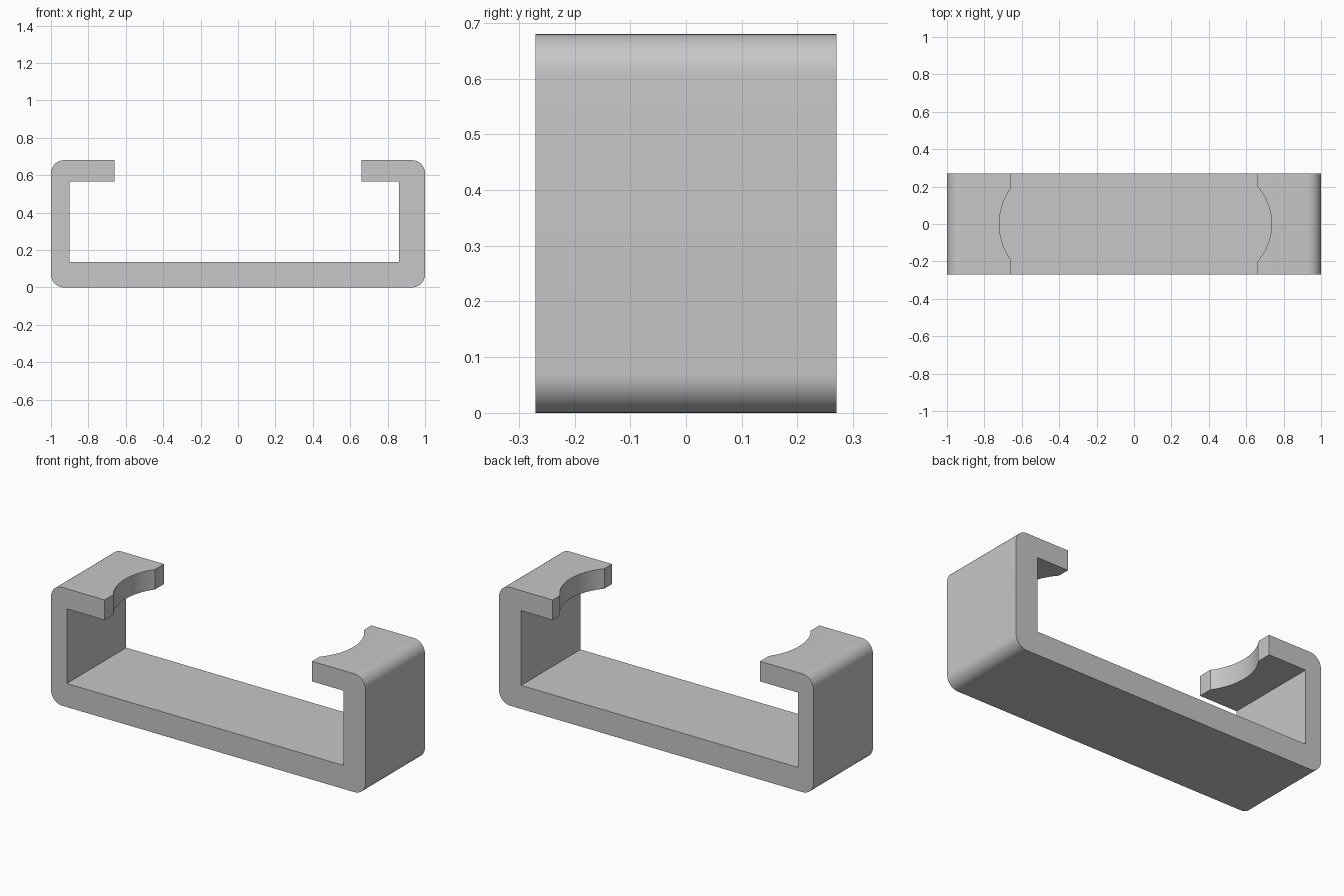
import bpy
import bmesh
from math import cos, sin, pi, radians, hypot

cube = bpy.data.objects.get("Cube")
if cube:
    bpy.data.objects.remove(cube, do_unlink=True)

HALF_DEPTH = 0.27
HEIGHT = 0.68
RADIUS = 0.07

grey = bpy.data.materials.new("plain grey")
grey.use_nodes = True
colour = (0.57, 0.57, 0.57, 1)
grey.diffuse_color = colour
grey.node_tree.nodes["Principled BSDF"].inputs["Base Color"].default_value = colour


def corner(cx, cz, start, steps=10):
    """Quarter circle points for a rounded outer corner."""
    angles = [start + pi / 2 * i / steps for i in range(steps + 1)]
    return [(cx + RADIUS * cos(a), cz + RADIUS * sin(a)) for a in angles]


def extrude_profile(name, points, y0, y1):
    """Solid made by extruding an x-z outline along y."""
    bm = bmesh.new()
    face = bm.faces.new([bm.verts.new((x, y0, z)) for x, z in points])
    result = bmesh.ops.extrude_face_region(bm, geom=[face])
    verts = [v for v in result["geom"] if isinstance(v, bmesh.types.BMVert)]
    bmesh.ops.translate(bm, verts=verts, vec=(0, y1 - y0, 0))
    bmesh.ops.recalc_face_normals(bm, faces=bm.faces)
    mesh = bpy.data.meshes.new(name)
    bm.to_mesh(mesh)
    bm.free()
    obj = bpy.data.objects.new(name, mesh)
    bpy.context.collection.objects.link(obj)
    return obj


# Bracket body: floor, two walls and two inward lips in one outline
side = 1 - RADIUS
top = HEIGHT - RADIUS
outline = [(0.66, 0.565), (0.66, HEIGHT)]
outline += corner(side, top, 0)[::-1]
outline += corner(side, RADIUS, -pi / 2)[::-1]
outline += corner(-side, RADIUS, pi)[::-1]
outline += corner(-side, top, pi / 2)[::-1]
outline += [(-0.66, HEIGHT), (-0.66, 0.565), (-0.90, 0.565),
            (-0.90, 0.135), (0.86, 0.135), (0.86, 0.565)]
bracket = extrude_profile("clip_bracket", outline, -HALF_DEPTH, HALF_DEPTH)
bracket.data.materials.append(grey)

# Shallow round notches in the lip ends
for name, sign, depth, half in (("left_notch_cutter", 1, 0.075, 0.2),
                                ("right_notch_cutter", -1, 0.06, 0.19)):
    r = hypot(half, depth) ** 2 / (2 * depth)
    centre = sign * (0.66 + depth - r)
    bpy.ops.mesh.primitive_cylinder_add(vertices=96, radius=r, depth=0.4,
                                        location=(centre, 0, 0.65))
    cutter = bpy.context.object
    cutter.name = name
    cutter.data.materials.append(grey)
    cutter.hide_render = True
    cutter.hide_set(True)
    cutter.display_type = 'WIRE'
    cut = bracket.modifiers.new(name, 'BOOLEAN')
    cut.operation = 'DIFFERENCE'
    cut.solver = 'EXACT'
    cut.object = cutter

# Bake the cuts, then remove the helpers
bpy.ops.object.select_all(action='DESELECT')
bracket.select_set(True)
bpy.context.view_layer.objects.active = bracket
for mod in list(bracket.modifiers):
    cutter = mod.object
    bpy.ops.object.modifier_apply(modifier=mod.name)
    bpy.data.objects.remove(cutter, do_unlink=True)
bpy.ops.object.shade_smooth_by_angle(angle=radians(25))
